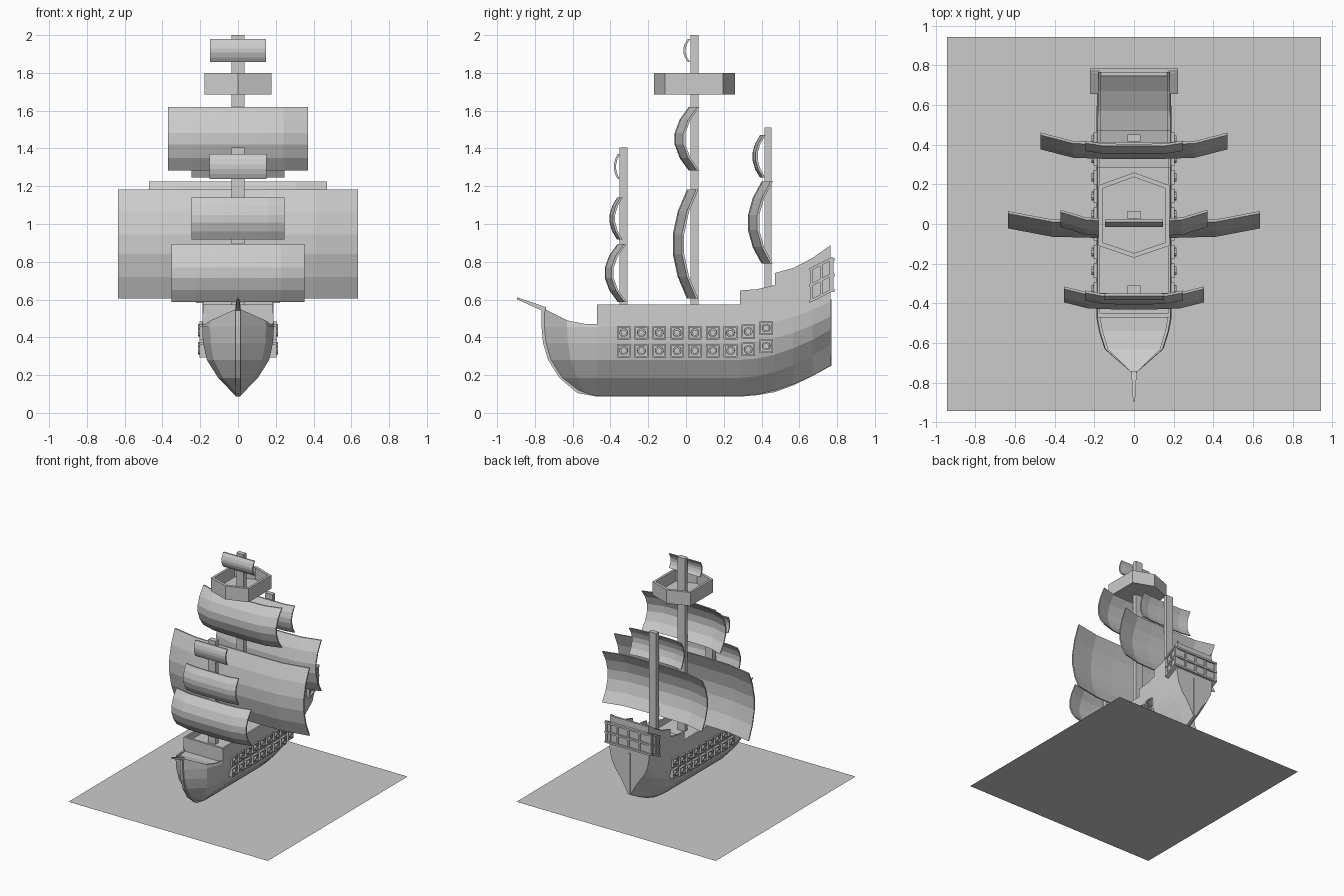
import bpy, bmesh, math
from mathutils import Vector

if "Cube" in bpy.data.objects:
    bpy.data.objects.remove(bpy.data.objects["Cube"])

mat = bpy.data.materials.new("light_grey")
mat.diffuse_color = (0.6, 0.6, 0.6, 1)
mat.use_nodes = True
mat.node_tree.nodes["Principled BSDF"].inputs["Base Color"].default_value = mat.diffuse_color


def finish(name, bm, mirror=False):
    bmesh.ops.remove_doubles(bm, verts=bm.verts, dist=1e-5)
    bmesh.ops.recalc_face_normals(bm, faces=bm.faces)
    me = bpy.data.meshes.new(name)
    bm.to_mesh(me)
    bm.free()
    me.materials.append(mat)
    ob = bpy.data.objects.new(name, me)
    bpy.context.collection.objects.link(ob)
    if mirror:
        ob.modifiers.new("Mirror", 'MIRROR')
    return ob


def loft(bm, rings, closed=True, caps=(True, True)):
    vs = [[bm.verts.new(p) for p in r] for r in rings]
    n = len(vs[0])
    for a, b in zip(vs, vs[1:]):
        for i in range(n if closed else n - 1):
            j = (i + 1) % n
            bm.faces.new((a[i], a[j], b[j], b[i]))
    for ring, cap in ((vs[0], caps[0]), (vs[-1], caps[1])):
        if cap:
            bm.faces.new(ring)


def box(bm, x0, x1, y0, y1, z0, z1, slope=0):
    # box whose z can climb along y
    d = slope * (y1 - y0)
    loft(bm, [[(x0, y, z0 + e), (x1, y, z0 + e), (x1, y, z1 + e), (x0, y, z1 + e)]
              for y, e in ((y0, 0), (y1, d))])


# Base sheet
bm = bmesh.new()
loft(bm, [[(-.942, -.942, 0), (.942, -.942, 0)], [(-.942, .942, 0), (.942, .942, 0)]],
     closed=False, caps=(False, False))
finish("base_sheet", bm)

# Hull levels: midship half width, z, stem y, stern z, stern half width
LEVELS = [(.012, .09, -.57, .25, .012), (.105, .185, -.665, .36, .075),
          (.165, .28, -.725, .44, .135), (.185, .37, -.752, .51, .17),
          (.19, .455, -.76, .59, .185)]
AFT = [-.47, -.1, .285, .378, .47, .57, .67, .765]


def level(k, y):
    hw, z, _, zs, ws = LEVELS[k]
    r = max(0, (y - .285) / .48) ** 1.8
    return hw + (ws - hw) * r, z + (zs - z) * r


# Lower hull
rings = []
for f, w in ((1, 0), (.55, .78)):
    half = [(hw * w, -.47 + (ys + .47) * f, z + (.02 * f if k == 0 else 0))
            for k, (hw, z, ys, _, _) in enumerate(LEVELS)]
    rings.append([(-x, y, z) for x, y, z in reversed(half)] + half)
for y in AFT:
    half = [(level(k, y)[0], y, level(k, y)[1]) for k in range(5)]
    rings.append([(-x, y, z) for x, y, z in reversed(half)] + half)
bm = bmesh.new()
loft(bm, rings, closed=False, caps=(False, True))
finish("lower_hull", bm)


# Upper works: walls with a sunken deck, one block per deck
def deck_block(name, stations, drop, wall=.014):
    rings = []
    for y, top, w in stations:
        hw, zb = level(4, y)
        hw *= w
        tw = hw * .97
        i, d = max(tw - wall, 0), top - drop
        half = [(hw, y, zb), (tw, y, top), (i, y, top), (i, y, d)]
        rings.append(half + [(-x, yy, z) for x, yy, z in reversed(half)])
    bm = bmesh.new()
    loft(bm, rings)
    return finish(name, bm)


deck_block("foredeck", [(-.76, .555, 0), (-.63, .49, .78), (-.54, .472, .93), (-.47, .47, 1)], .012)
deck_block("waist_deck", [(-.47, .575, 1), (-.1, .575, 1), (.285, .575, 1)], .05)
deck_block("quarter_deck", [(.285, .648, 1), (.378, .655, 1), (.47, .677, 1)], .04)
deck_block("poop_deck", [(.47, .74, 1), (.57, .768, 1), (.67, .82, 1), (.765, .888, 1)], .03)

# Bulkheads and stern rail
bm = bmesh.new()
box(bm, -.18, .18, -.47, -.452, .45, .575)
box(bm, -.178, .178, .747, .765, .6, .872)
finish("bulkheads", bm)

# Keel and stem strip
path = [(-.765, .56), (-.765, .46), (-.757, .37), (-.73, .28), (-.67, .185), (-.575, .105),
        (-.47, .086), (.285, .086), (.378, .094), (.47, .11), (.57, .147), (.67, .195), (.77, .25), (.77, .6)]
rings = []
for i, (y, z) in enumerate(path):
    a, b = path[max(i - 1, 0)], path[min(i + 1, len(path) - 1)]
    n = Vector((0, -(b[1] - a[1]), b[0] - a[0])).normalized() * .02
    rings.append([(-.012, y, z), (.012, y, z), (.012, y + n.y, z + n.z), (-.012, y + n.y, z + n.z)])
bm = bmesh.new()
loft(bm, rings)
finish("keel", bm)

# Bowsprit
bm = bmesh.new()
loft(bm, [[(-w, y, z - w), (w, y, z - w), (w, y, z + w), (-w, y, z + w)]
          for y, z, w in ((-.74, .545, .014), (-.895, .607, .005))])
finish("bowsprit", bm)

# Masts
for name, y0, y1, base, top in (("fore_mast", -.353, -.31, .45, 1.405),
                                ("main_mast", .025, .065, .45, 2),
                                ("mizzen_mast", .416, .452, .5, 1.51)):
    bm = bmesh.new()
    box(bm, -.034, .034, y0, y1, base, top)
    finish(name, bm)

# Lookout platform: stretched hexagon tray
HEX = [(0, -.17), (.178, -.11), (.178, .195), (0, .26), (-.178, .195), (-.178, -.11)]


def hexring(s, z):
    return [(x * s, .045 + (y - .045) * s, z) for x, y in HEX]


bm = bmesh.new()
loft(bm, [hexring(1, 1.685), hexring(1, 1.8), hexring(.89, 1.8), hexring(.89, 1.7)])
finish("lookout_platform", bm)

# Sails: half width, bottom, top, y of corners, y of upper edge middle, y of belly
SAILS = {"fore_lower_sail": (.352, .588, .895, -.315, -.362, -.43),
         "fore_middle_sail": (.247, .917, 1.14, -.335, -.365, -.405),
         "fore_top_sail": (.15, 1.237, 1.37, -.35, -.362, -.382),
         "main_lower_sail": (.635, .605, 1.182, .065, .005, -.07),
         "main_upper_sail": (.37, 1.282, 1.62, .072, .015, -.06),
         "main_top_sail": (.147, 1.857, 1.98, .022, .01, -.014),
         "mizzen_lower_sail": (.47, .79, 1.225, .46, .4, .328),
         "mizzen_upper_sail": (.245, 1.245, 1.47, .42, .392, .352)}
COLS = [(-1, 1), (-.65, .12), (-.3, 0), (.3, 0), (.65, .12), (1, 1)]
ROWS = [(0, 0), (.2, .65), (.41, 1), (.59, 1), (.8, .65), (1, 0)]
for name, (hw, z0, z1, yc, ym, yb) in SAILS.items():
    bm = bmesh.new()
    t = .012
    rings = []
    for u, a in COLS:
        front = [(hw * u, ym + (yc - t - ym) * a + (yb - ym) * b, z0 + (z1 - z0) * v) for v, b in ROWS]
        rings.append(front + [(x, y + t, z) for x, y, z in reversed(front)])
    loft(bm, rings)
    finish(name, bm)

# Gun ports: square recessed frame with a round barrel
bm = bmesh.new()


def square(r, x, y, z):
    return [(x, y - r, z - r), (x, y + r, z - r), (x, y + r, z + r), (x, y - r, z + r)]


def circle(r, x, y, z):
    return [(x, y + r * math.cos(a * math.pi / 5), z + r * math.sin(a * math.pi / 5)) for a in range(10)]


for i in range(9):
    y = -.33 + i * .0943
    for z in (.33, .425):
        z += (0, .006, .024)[max(0, i - 6)]
        loft(bm, [square(.036, .16, y, z), square(.036, .203, y, z),
                  square(.028, .203, y, z), square(.028, .191, y, z)])
        loft(bm, [circle(.024, .17, y, z), circle(.022, .213, y, z),
                  circle(.013, .213, y, z), circle(.013, .195, y, z)])
finish("gun_ports", bm, mirror=True)

# Stern gallery: back panel with window bars
bm = bmesh.new()
box(bm, -.21, .21, .762, .772, .64, .82)
for z in (.64, .722, .804):
    box(bm, -.218, .218, .765, .786, z, z + .016)
for i in range(5):
    x = -.207 + i * .1035
    box(bm, x - .009, x + .009, .765, .781, .645, .815)
finish("stern_gallery", bm)

# Stern gallery sides, climbing aft
bm = bmesh.new()
box(bm, .17, .205, .658, .775, .585, .765, .5)
for z in (.582, .666, .75):
    box(bm, .18, .222, .655, .775, z, z + .016, .5)
for y in (.657, .709, .761):
    box(bm, .18, .216, y, y + .014, .587 + (y - .655) * .5, .76 + (y - .655) * .5, .5)
finish("gallery_sides", bm, mirror=True)
